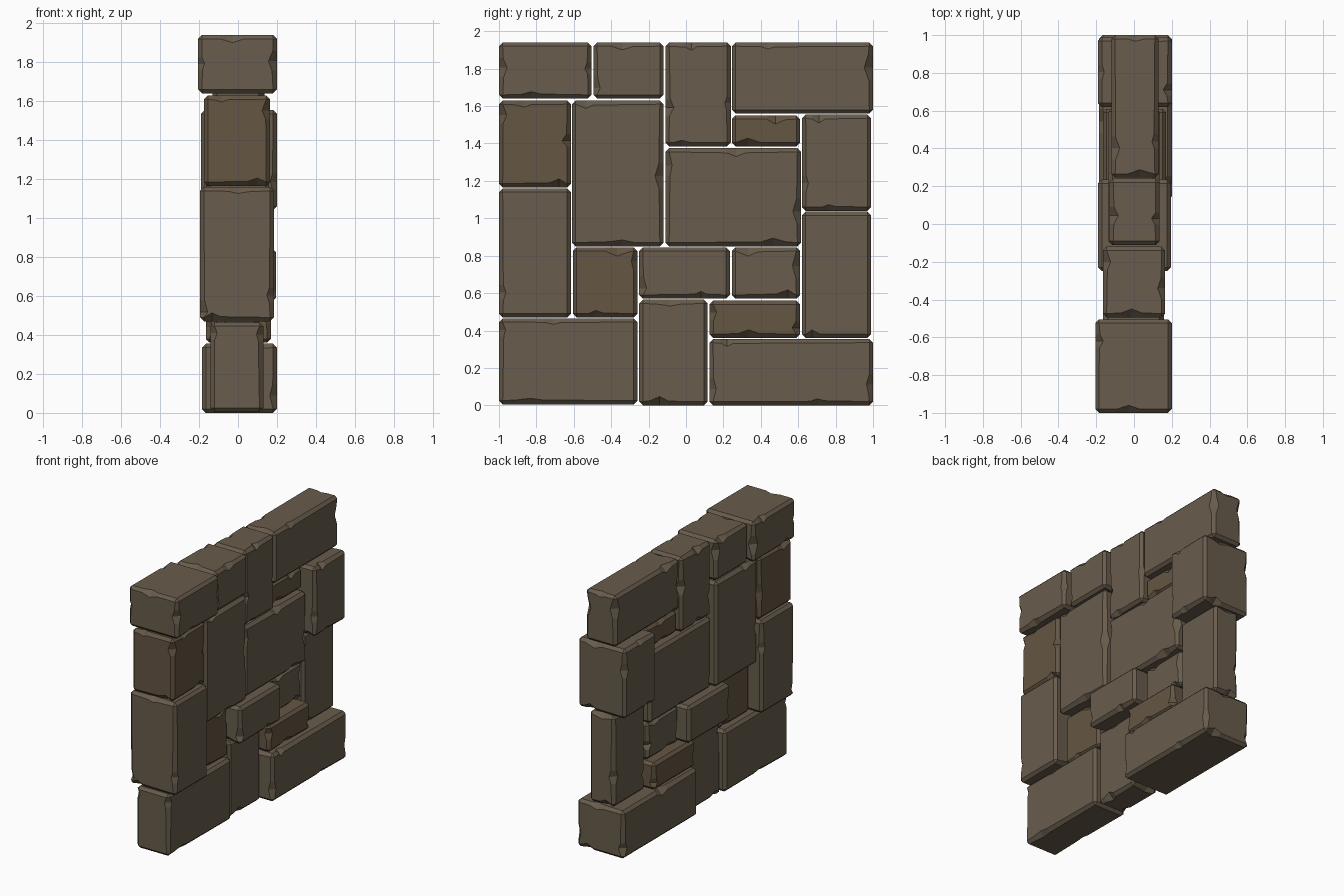
import bpy, bmesh, random
from mathutils import Vector

if "Cube" in bpy.data.objects:
    bpy.data.objects.remove(bpy.data.objects["Cube"])

random.seed(7)

# Stones: x0, x1 (depth), y0, y1, z0, z1
STONES = [
    (-.205, .20, -1.0, -.505, 1.64, 1.94),
    (-.165, .165, -.495, -.12, 1.64, 1.94),
    (-.13, .135, -.11, .24, 1.385, 1.94),
    (-.12, .13, .245, 1.0, 1.56, 1.94),
    (-.175, .165, -1.0, -.615, 1.165, 1.63),
    (-.165, .16, -.61, -.12, .85, 1.63),
    (-.10, .10, .245, .61, 1.385, 1.55),
    (-.19, .20, .62, .99, 1.04, 1.555),
    (-.135, .135, -.11, .615, .85, 1.375),
    (-.195, .185, -1.0, -.615, .47, 1.16),
    (-.10, .10, -.605, -.26, .47, .845),
    (-.19, .195, -.25, .235, .57, .845),
    (-.11, .10, .245, .61, .57, .845),
    (-.10, .105, .62, .99, .36, 1.035),
    (-.14, .13, -1.0, -.26, .005, .465),
    (-.11, .105, -.25, .115, 0, .565),
    (-.165, .17, .125, .61, .36, .56),
    (-.185, .20, .125, 1.0, 0, .355),
]


def material(name, color):
    m = bpy.data.materials.new(name)
    m.diffuse_color = (*color, 1)
    m.use_nodes = True
    m.node_tree.nodes["Principled BSDF"].inputs["Base Color"].default_value = m.diffuse_color
    return m


STONE = material("stone", (.138, .107, .072))
WARM = material("warm_stone", (.128, .092, .057))


def chip_edge(bm, face, half):
    """Cut a chamfer strip across and push the cuts inward, in plane with its neighbours."""
    n = face.normal
    axis = min(range(3), key=lambda k: abs(n[k]))
    i, j = [k for k in range(3) if k != axis]
    si, sj = (1 if n[i] > 0 else -1), (1 if n[j] > 0 else -1)
    direction = Vector((0, 0, 0))
    direction[axis] = 1
    room = half[axis] - .045
    t = random.uniform(-room, room)
    w = random.uniform(.03, .07)
    cuts = [(t - w, random.uniform(0, .006)), (t, random.uniform(.012, .028)),
            (t + w, random.uniform(0, .006))]
    faces, moves = [face], []
    for pos, depth in cuts:
        if abs(pos) > room + .005:
            continue
        point = Vector((0, 0, 0))
        point[axis] = pos
        geom = list({g for f in faces for g in [f, *f.edges, *f.verts]})
        res = bmesh.ops.bisect_plane(bm, geom=geom, plane_co=point, plane_no=direction)
        faces = [g for g in res["geom"] if isinstance(g, bmesh.types.BMFace)]
        moves += [(g, depth) for g in res["geom_cut"] if isinstance(g, bmesh.types.BMVert)]
    for v, depth in moves:
        if abs(abs(v.co[i]) - half[i]) < .001:
            v.co[j] -= sj * depth
        else:
            v.co[i] -= si * depth


def stone(index, x0, x1, y0, y1, z0, z1):
    half = Vector((x1 - x0, y1 - y0, z1 - z0)) / 2
    bm = bmesh.new()
    bmesh.ops.create_cube(bm, size=2)
    for v in bm.verts:
        v.co = Vector([v.co[k] * half[k] for k in range(3)])
    bmesh.ops.bevel(bm, geom=bm.edges[:], offset=.02, segments=1, affect='EDGES')
    bm.normal_update()
    strips = [f for f in bm.faces if sum(abs(c) > .1 for c in f.normal) == 2]
    for f in strips:
        if random.random() < .6:
            chip_edge(bm, f, half)
    bm.normal_update()
    mesh = bpy.data.meshes.new(f"wall_stone_{index:02d}")
    bm.to_mesh(mesh)
    bm.free()
    ob = bpy.data.objects.new(mesh.name, mesh)
    ob.location = ((x0 + x1) / 2, (y0 + y1) / 2, (z0 + z1) / 2)
    mesh.materials.append(WARM if index in (5, 7, 11, 17) else STONE)
    bpy.context.collection.objects.link(ob)


# Interlocking wall
for k, dims in enumerate(STONES, 1):
    stone(k, *dims)
